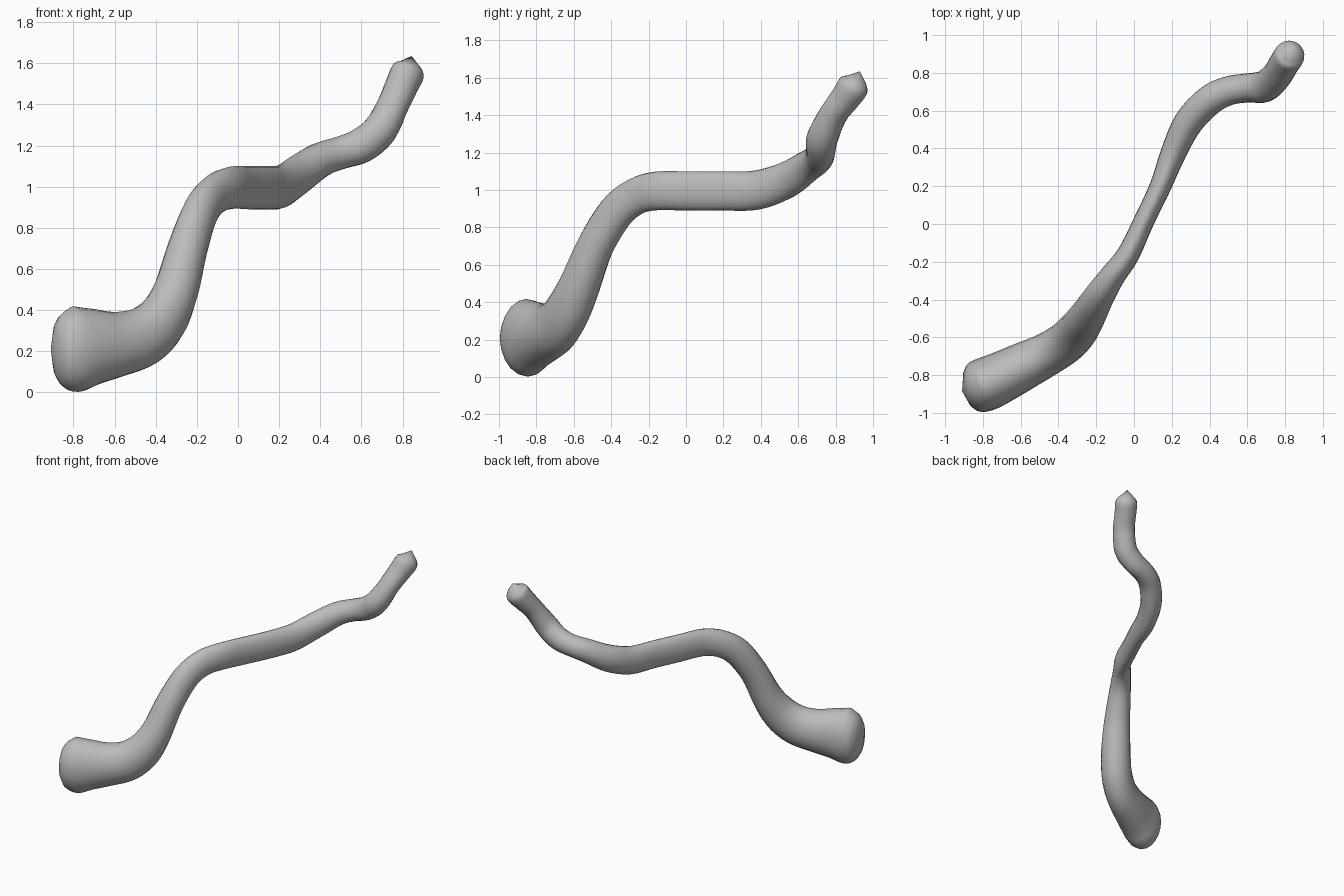
import bpy, bmesh, math
from mathutils import Vector

if "Cube" in bpy.data.objects:
    bpy.data.objects.remove(bpy.data.objects["Cube"], do_unlink=True)

SIDES, STEPS = 20, 4

grey = bpy.data.materials.new("plain_grey")
grey.use_nodes = True
colour = (0.5, 0.5, 0.5, 1)
grey.diffuse_color = colour
grey.node_tree.nodes["Principled BSDF"].inputs["Base Color"].default_value = colour

# Centre line: x, y, z, sideways radius, upright radius
stations = [
    (-.885, -.875, .21, .09, .13),
    (-.85, -.867, .21, .13, .18),
    (-.79, -.85, .21, .142, .208),
    (-.70, -.81, .222, .136, .186),
    (-.58, -.75, .235, .126, .158),
    (-.46, -.69, .272, .115, .146),
    (-.365, -.63, .36, .112, .13),
    (-.30, -.565, .50, .108, .11),
    (-.245, -.485, .70, .096, .10),
    (-.18, -.375, .88, .08, .10),
    (-.11, -.27, .965, .067, .10),
    (-.03, -.16, .995, .06, .103),
    (.05, .01, .995, .055, .105),
    (.14, .20, .995, .057, .105),
    (.21, .38, 1.0, .068, .105),
    (.29, .54, 1.055, .078, .098),
    (.40, .655, 1.13, .08, .085),
    (.50, .705, 1.165, .077, .08),
    (.60, .72, 1.20, .077, .085),
    (.69, .728, 1.275, .084, .084),
    (.755, .785, 1.40, .08, .074),
    (.795, .85, 1.49, .08, .08),
    (.825, .895, 1.555, .08, .085),
    (.835, .91, 1.585, .058, .06),
]
pts = [Vector(s) for s in stations]


def spline(a, b, c, d, t):
    return (2*b + (c - a)*t + (2*a - 5*b + 4*c - d)*t*t + (3*b - a - 3*c + d)*t**3) / 2


# Smooth the stations into a denser run of rings
path = []
for i in range(len(pts) - 1):
    a, d = pts[max(i - 1, 0)], pts[min(i + 2, len(pts) - 1)]
    path += [spline(a, pts[i], pts[i + 1], d, k / STEPS) for k in range(STEPS)]
path.append(pts[-1])

# Sweep elliptical rings along the centre line
bm = bmesh.new()
rings = []
for i, p in enumerate(path):
    ahead, behind = path[min(i + 2, len(path) - 1)], path[max(i - 2, 0)]
    tangent = (ahead.xyz - behind.xyz).normalized()
    side = Vector((0, 0, 1)).cross(tangent).normalized()
    up = tangent.cross(side)
    ring = []
    for k in range(SIDES):
        a = math.tau * k / SIDES
        ring.append(bm.verts.new(p.xyz + side * p[3] * math.cos(a) + up * p[4] * math.sin(a)))
    rings.append(ring)

for r, s in zip(rings, rings[1:]):
    for k in range(SIDES):
        n = (k + 1) % SIDES
        bm.faces.new((r[k], r[n], s[n], s[k]))

# Rounded thick end and pinched thin tip
for ring, tip in ((rings[0], (-.91, -.885, .21)), (rings[-1], (.843, .93, 1.635))):
    v = bm.verts.new(tip)
    for k in range(SIDES):
        bm.faces.new((ring[k], ring[(k + 1) % SIDES], v))
bmesh.ops.recalc_face_normals(bm, faces=bm.faces)

mesh = bpy.data.meshes.new("winding_branch")
bm.to_mesh(mesh)
bm.free()
mesh.materials.append(grey)
branch = bpy.data.objects.new("winding_branch", mesh)
bpy.context.collection.objects.link(branch)
bpy.context.view_layer.objects.active = branch
branch.select_set(True)
bpy.ops.object.shade_smooth_by_angle(angle=math.radians(50))
